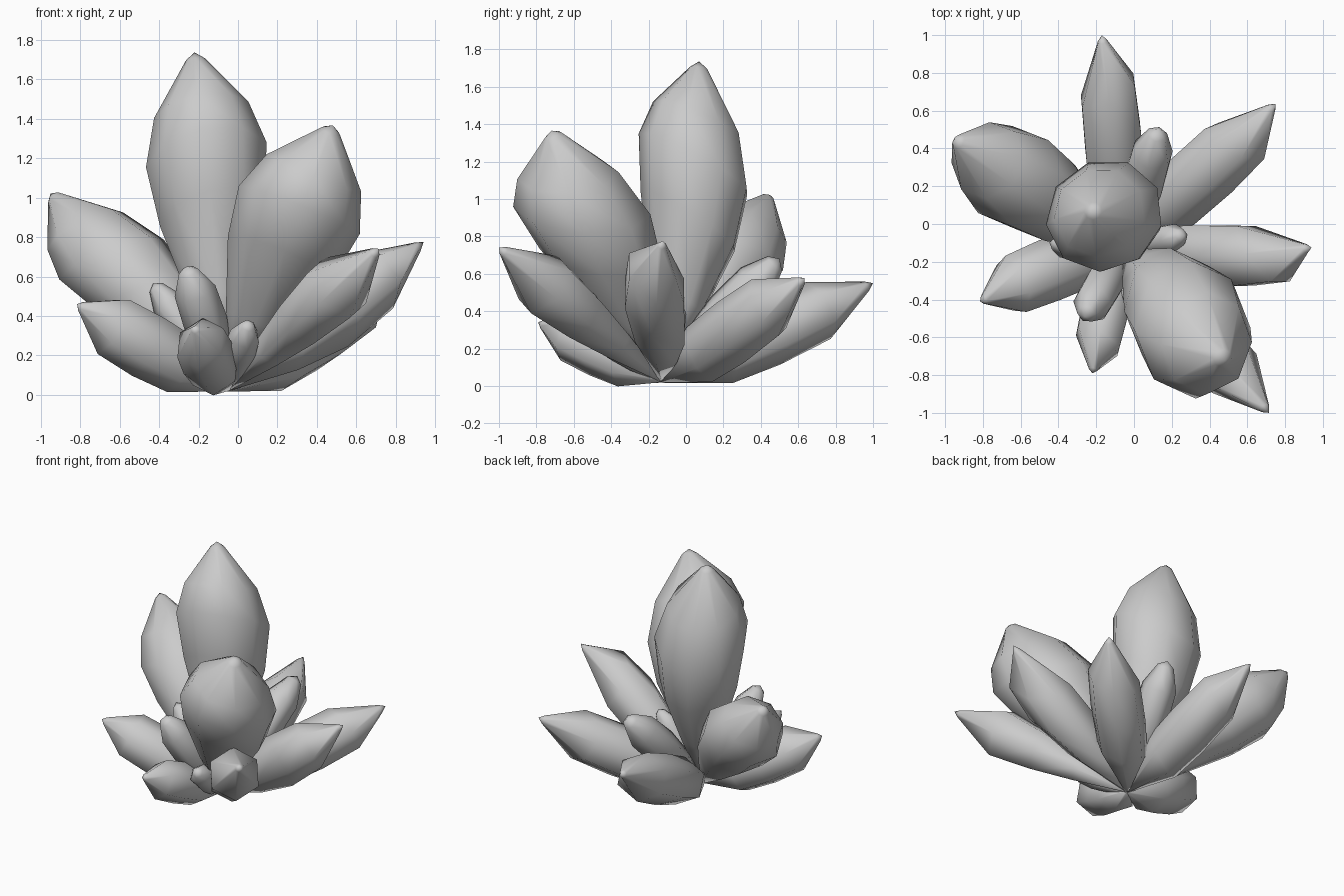
import bpy, bmesh, math
from mathutils import Vector

if "Cube" in bpy.data.objects:
    bpy.data.objects.remove(bpy.data.objects["Cube"])

stone = bpy.data.materials.new("pale grey crystal")
stone.use_nodes = True
grey = (0.6, 0.6, 0.6, 1)
stone.diffuse_color = grey
stone.node_tree.nodes["Principled BSDF"].inputs["Base Color"].default_value = grey

ROOT = Vector((-0.05, -0.13, 0.03))
NONE = (0, 0, 0)

# Profiles: (fraction along the axis, fraction of full radius)
BROAD = [(0, .05), (.25, .47), (.5, .87), (.68, 1), (.82, .78), (.98, .15)]
SLIM = [(0, .08), (.28, .92), (.5, 1), (.74, .95), (.97, .16)]
MID = [(0, .06), (.28, .7), (.5, 1), (.74, .92), (.97, .14)]
LATE = [(0, .06), (.28, .52), (.5, .82), (.72, 1), (.97, .16)]
BLUNT = [(0, .08), (.3, .75), (.55, 1), (.8, .95), (.96, .45)]


def crystal(name, tip, radius, profile, sides, tilt=NONE, bow=NONE, twist=0.5):
    """Pointed crystal from the shared root; tilt slants the shoulder, bow shifts the middle."""
    tip, tilt, bow = Vector(tip), Vector(tilt), Vector(bow)
    axis = tip - ROOT
    side = axis.cross(Vector((0, 0, 1))).normalized()
    up = side.cross(axis).normalized()
    bm = bmesh.new()
    rings = []
    for t, r in profile:
        ring = []
        bulge = t * (1 - t) * 4
        for i in range(sides):
            a = math.tau * (i + twist) / sides
            out = side * math.cos(a) + up * math.sin(a)
            along = t + out.dot(tilt) * bulge * r
            ring.append(bm.verts.new(ROOT + axis * along + bow * bulge + out * radius * r))
        rings.append(ring)
    for low, high in zip(rings, rings[1:]):
        for i in range(sides):
            j = (i + 1) % sides
            bm.faces.new((low[i], low[j], high[j], high[i]))
    apex = bm.verts.new(tip)
    for i in range(sides):
        bm.faces.new((rings[-1][i], rings[-1][(i + 1) % sides], apex))
    bm.faces.new(rings[0][::-1])
    bmesh.ops.recalc_face_normals(bm, faces=bm.faces)
    for face in bm.faces:
        face.smooth = True
    mesh = bpy.data.meshes.new(name)
    bm.to_mesh(mesh)
    bm.free()
    mesh.materials.append(stone)
    bpy.context.collection.objects.link(bpy.data.objects.new(name, mesh))


# Large broad crystals
crystal("main_crystal", (-.22, .07, 1.735), .315, BROAD, 9, (.02, -.085, 0), (.01, .045, 0), .3)
crystal("front_left_large_crystal", (.48, -.72, 1.365), .33, BROAD, 8, (0, -.13, 0), (0, -.03, 0), 0)
crystal("back_right_large_crystal", (-.95, .45, 1.02), .268, BROAD, 8,
        (0, 0, -.12), (.025, -.015, -.02), .25)

# Long slim crystals round the rim
crystal("back_crystal", (-.17, 1.0, .55), .175, SLIM, 6, (.06, 0, 0), (0, 0, -.015))
crystal("back_left_crystal", (.75, .635, .575), .18, SLIM, 7, (.05, -.05, 0), (0, 0, -.015), .2)
crystal("left_crystal", (.94, -.125, .775), .185, MID, 6, (0, -.15, 0), (0, -.04, -.01))
crystal("front_left_crystal", (.715, -1.0, .74), .18, LATE, 6)
crystal("right_crystal", (-.815, -.41, .46), .172, SLIM, 7, NONE, (-.03, .02, .005), .25)
crystal("front_crystal", (-.22, -.79, .34), .145, SLIM, 6, (.06, 0, 0), (-.02, 0, .005))

# Small crystals in the gaps
crystal("small_front_right_crystal", (-.26, -.49, .65), .113, BLUNT, 6)
crystal("small_right_crystal", (-.43, -.1, .565), .09, BLUNT, 6)
crystal("small_back_crystal", (.13, .5, .68), .125, BLUNT, 6)
crystal("small_left_crystal", (.265, -.06, .5), .085, BLUNT, 6)
crystal("small_front_crystal", (.055, -.56, .365), .083, BLUNT, 6)
